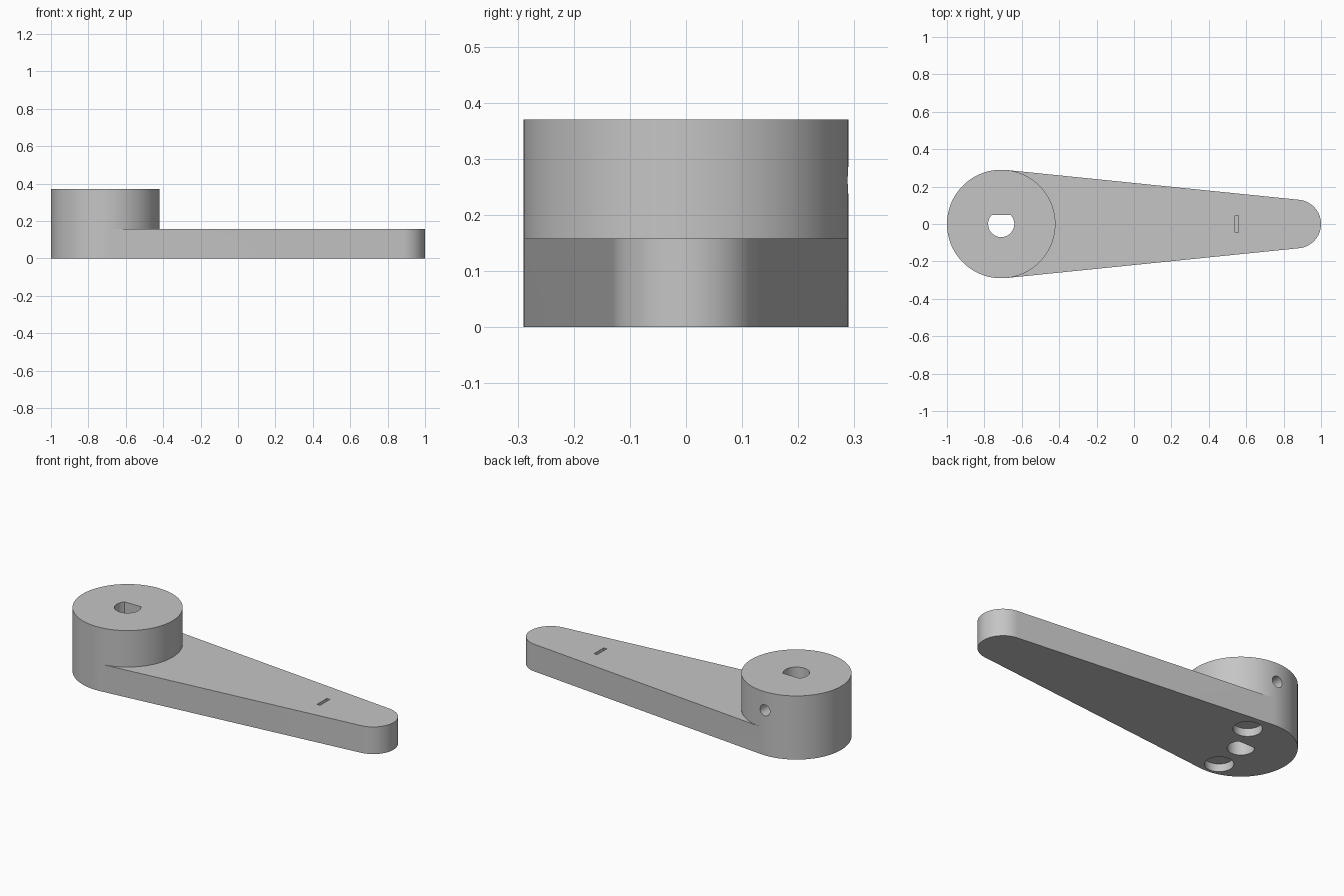
import bpy, bmesh
from math import sin, cos, acos, asin, pi, radians
from mathutils import Matrix, Vector

cube = bpy.data.objects.get("Cube")
if cube:
    bpy.data.objects.remove(cube, do_unlink=True)

HUB_X, HUB_R, HUB_H = -0.71, 0.29, 0.37
TIP_X, TIP_R, ARM_H = 0.87, 0.13, 0.158
TANGENT = acos((HUB_R - TIP_R) / (TIP_X - HUB_X))

grey = bpy.data.materials.new("light grey")
grey.use_nodes = True
colour = (0.56, 0.56, 0.56, 1)
grey.diffuse_color = colour
grey.node_tree.nodes["Principled BSDF"].inputs["Base Color"].default_value = colour


def arc(cx, r, start, end, steps):
    return [(cx + r * cos(start + (end - start) * i / steps),
             r * sin(start + (end - start) * i / steps)) for i in range(steps + 1)]


def finish(bm, name):
    bmesh.ops.recalc_face_normals(bm, faces=bm.faces)
    mesh = bpy.data.meshes.new(name)
    bm.to_mesh(mesh)
    bm.free()
    obj = bpy.data.objects.new(name, mesh)
    bpy.context.collection.objects.link(obj)
    mesh.materials.append(grey)
    return obj


def prism(name, outline, low, high):
    bm = bmesh.new()
    face = bm.faces.new([bm.verts.new((x, y, low)) for x, y in outline])
    top = bmesh.ops.extrude_face_region(bm, geom=[face])["geom"]
    verts = [v for v in top if isinstance(v, bmesh.types.BMVert)]
    bmesh.ops.translate(bm, verts=verts, vec=(0, 0, high - low))
    return finish(bm, name)


# Lever body: tapered arm tangent to a round hub
bm = bmesh.new()


def ring(points, z):
    return [bm.verts.new((x, y, z)) for x, y in points]


def wall(low, high):
    for i in range(len(low)):
        j = (i + 1) % len(low)
        bm.faces.new((low[i], low[j], high[j], high[i]))


back_arc = arc(HUB_X, HUB_R, TANGENT, 2 * pi - TANGENT, 56)
front_arc = arc(HUB_X, HUB_R, -TANGENT, TANGENT, 48)[1:-1]
tip_arc = arc(TIP_X, TIP_R, -TANGENT, TANGENT, 40)
n = len(back_arc)

base = ring(back_arc + tip_arc, 0)
rim = ring(back_arc + tip_arc, ARM_H)
seam = ring(front_arc, ARM_H)
crown = ring(back_arc + front_arc, HUB_H)
wall(base, rim)
wall(rim[:n] + seam, crown)
bm.faces.new(base)
bm.faces.new(crown)
bm.faces.new(rim[n - 1:] + [rim[0]] + seam[::-1])
body = finish(bm, "lever_body")

# Cutters: D-shaped shaft bore, marker slot, underside pockets, set screw hole
flat = asin(0.047 / 0.07)
cutters = [
    prism("shaft_bore_cutter", arc(HUB_X, 0.07, pi - flat, 2 * pi + flat, 40), -0.1, 0.5),
    prism("slot_cutter", [(0.54, -0.045), (0.56, -0.045), (0.56, 0.045), (0.54, 0.045)],
          ARM_H - 0.06, 0.3),
]
for angle in (60, 264):
    offset = Matrix.Rotation(radians(angle), 3, "Z") @ Vector((0.198, 0, 0))
    outline = [(x + offset.x, y + offset.y) for x, y in arc(HUB_X, 0.075, 0, 2 * pi, 40)[:-1]]
    cutters.append(prism("pocket_cutter", outline, -0.1, 0.045))

bm = bmesh.new()
bmesh.ops.create_cone(bm, cap_ends=True, segments=32, radius1=0.032, radius2=0.032, depth=0.4,
                      matrix=Matrix.Translation((HUB_X, 0.22, 0.262)) @ Matrix.Rotation(pi / 2, 4, "X"))
cutters.append(finish(bm, "set_screw_cutter"))

bpy.context.view_layer.objects.active = body
for cutter in cutters:
    cutter.hide_render = True
    mod = body.modifiers.new("cut", "BOOLEAN")
    mod.operation = "DIFFERENCE"
    mod.solver = "EXACT"
    mod.object = cutter
    bpy.ops.object.modifier_apply(modifier=mod.name)
    bpy.data.objects.remove(cutter, do_unlink=True)

# Smooth the round walls, keep the rims sharp
for obj in bpy.context.selected_objects:
    obj.select_set(False)
body.select_set(True)
bpy.ops.object.shade_smooth_by_angle(angle=radians(30))
